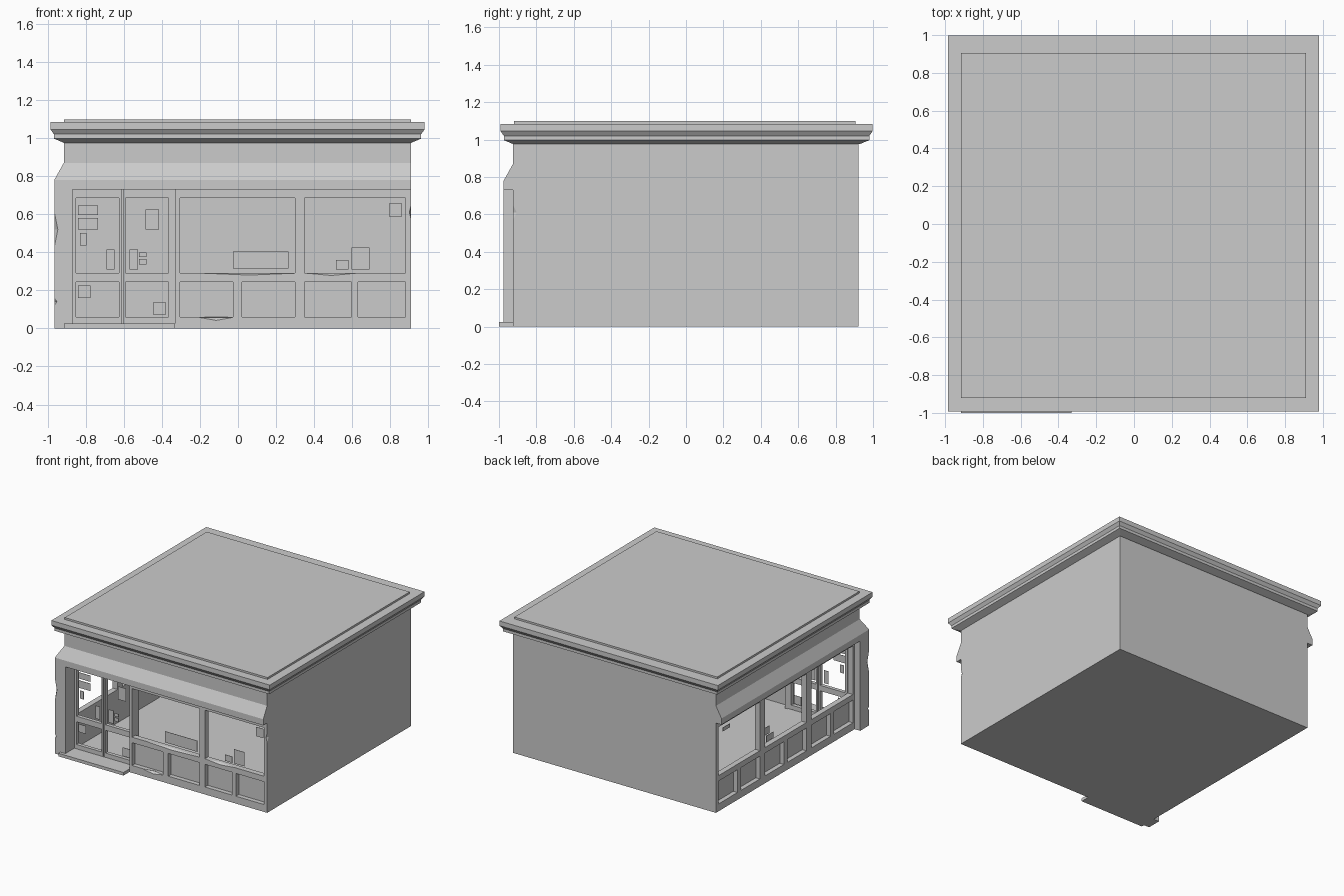
import bpy, bmesh
from mathutils import Matrix, Vector

if "Cube" in bpy.data.objects:
    bpy.data.objects.remove(bpy.data.objects["Cube"])

X0, X1, Y0, Y1 = -0.915, 0.91, -0.925, 0.922   # body footprint
ZH, ZT = 0.73, 0.975                           # storefront head, wall top


def finish(name, bm):
    bmesh.ops.recalc_face_normals(bm, faces=bm.faces)
    me = bpy.data.meshes.new(name)
    bm.to_mesh(me)
    bm.free()
    ob = bpy.data.objects.new(name, me)
    bpy.context.collection.objects.link(ob)
    return ob


def add_box(bm, x0, x1, y0, y1, z0, z1):
    m = Matrix.Translation(((x0 + x1) / 2, (y0 + y1) / 2, (z0 + z1) / 2))
    m = m @ Matrix.Diagonal((x1 - x0, y1 - y0, z1 - z0, 1))
    bmesh.ops.create_cube(bm, size=1, matrix=m)


def boxes(name, *dims):
    bm = bmesh.new()
    for d in dims:
        add_box(bm, *d)
    return finish(name, bm)


def chips(*items):
    """Diamond-shaped cutters: centre followed by half sizes."""
    bm = bmesh.new()
    for x, y, z, sx, sy, sz in items:
        pts = [(sx, 0, 0), (-sx, 0, 0), (0, sy, 0), (0, -sy, 0), (0, 0, sz), (0, 0, -sz)]
        vs = [bm.verts.new(Vector((x, y, z)) + Vector(p)) for p in pts]
        bmesh.ops.convex_hull(bm, input=vs)
    return finish("chip_cutter", bm)


def cut(ob, *cutters):
    for c in cutters:
        c.hide_render = True
        mod = ob.modifiers.new("cut", 'BOOLEAN')
        mod.object, mod.operation, mod.solver = c, 'DIFFERENCE', 'EXACT'
    dg = bpy.context.evaluated_depsgraph_get()
    me = bpy.data.meshes.new_from_object(ob.evaluated_get(dg))
    ob.modifiers.clear()
    ob.data = me
    for c in cutters:
        bpy.data.objects.remove(c)


# Floor, plain walls and headers over the storefront
boxes("floor", (X0, X1, Y0, Y1, 0, 0.02))
boxes("back_wall", (X0, X1, Y1 - 0.02, Y1, 0, ZT))
boxes("right_wall", (X1 - 0.02, X1, Y0 + 0.045, Y1, 0, ZT))
boxes("front_header", (X0, X1, Y0, -0.83, ZH, ZT))
boxes("left_header", (X0, X0 + 0.05, -0.83, Y1, ZH, ZT))
boxes("door_step", (X0, -0.33, -1.0, -0.86, 0, 0.025))

# Sloped sign band mitred around the front-left corner
bm = bmesh.new()
rings = []
for corner in range(3):
    ring = []
    for d, z in [(0, ZH), (0.05, ZH), (0.05, 0.78), (0, 0.87)]:
        p = [(X1, Y0 - d), (X0 - d, Y0 - d), (X0 - d, Y1)][corner]
        ring.append(bm.verts.new((*p, z)))
    rings.append(ring)
for a, b in zip(rings, rings[1:]):
    for i in range(4):
        j = (i + 1) % 4
        bm.faces.new((a[i], a[j], b[j], b[i]))
bm.faces.new(rings[0])
bm.faces.new(rings[2])
finish("sign_band", bm)

# Stepped cornice and raised roof panel
bm = bmesh.new()
prev = None
for d, z in [(0, ZT), (0.052, 0.997), (0.052, 1.02), (0.07, 1.045), (0.07, 1.083)]:
    xa, xb, ya, yb = X0 - d, X1 + d, -0.922 - d, 0.928 + d
    ring = [bm.verts.new((x, y, z)) for x, y in [(xa, ya), (xb, ya), (xb, yb), (xa, yb)]]
    if prev:
        for i in range(4):
            j = (i + 1) % 4
            bm.faces.new((prev[i], prev[j], ring[j], ring[i]))
    else:
        bm.faces.new(ring)
    prev = ring
bm.faces.new(prev)
finish("cornice", bm)
boxes("roof_panel", (X0, X1, -0.92, 0.905, 1.08, 1.098))

# Corner pillar with chipped edge
pillar = boxes("corner_pillar", (-0.965, -0.87, -0.975, -0.86, 0, ZH))
cut(pillar, chips((-0.967, -0.977, 0.52, 0.022, 0.03, 0.11),
                  (-0.967, -0.977, 0.14, 0.018, 0.02, 0.025)))

# Front window frame: open windows above, recessed panels below
front = boxes("front_frame", (-0.33, X1, Y0, Y0 + 0.045, 0, ZH))
wins = [(-0.305, 0.30), (0.35, 0.88)]
panels = [(-0.305, -0.025), (0.02, 0.30), (0.35, 0.595), (0.63, 0.88)]
cut(front,
    boxes("hole_cutter",
          *[(a, b, -1, -0.8, 0.29, 0.685) for a, b in wins],
          *[(a, b, -1, Y0 + 0.037, 0.06, 0.245) for a, b in panels]),
    chips((0.06, Y0, 0.29, 0.24, 0.02, 0.01), (0.49, Y0, 0.29, 0.13, 0.02, 0.012),
          (-0.115, Y0, 0.058, 0.09, 0.02, 0.016), (X1, Y0, 0.61, 0.01, 0.02, 0.04)))

# Left window frame: three bays, two panels under each
left = boxes("left_frame", (X0, X0 + 0.045, -0.86, Y1, 0, ZH))
pitch = (Y1 + 0.87) / 3
holes = []
for i in range(3):
    a = -0.87 + i * pitch + 0.032
    b = a + pitch - 0.064
    m = (a + b) / 2
    holes.append((-1, -0.8, a, b, 0.29, 0.685))
    for p, q in [(a, m - 0.022), (m + 0.022, b)]:
        holes.append((-1, X0 + 0.037, p, q, 0.06, 0.245))
cut(left, boxes("hole_cutter", *holes))

# Pair of recessed glazed doors, and the reveal beside them
for name, a, b, p, q in [("left_door", -0.87, -0.613, -0.85, -0.625),
                         ("right_door", -0.603, -0.33, -0.59, -0.365)]:
    door = boxes(name, (a, b, -0.86, -0.83, 0.025, ZH))
    cut(door, boxes("hole_cutter", (p, q, -1, -0.7, 0.29, 0.685),
                    (p, q, -1, -0.7, 0.06, 0.245)))
boxes("door_reveal", (-0.33, -0.31, Y0 + 0.045, -0.83, 0, ZH))

# Plain notices fixed where the glass would be: x0, x1, z0, z1
door_notes = [(-0.84, -0.735, 0.595, 0.645), (-0.84, -0.735, 0.52, 0.58),
              (-0.83, -0.795, 0.435, 0.50), (-0.69, -0.65, 0.31, 0.415),
              (-0.485, -0.415, 0.52, 0.625), (-0.57, -0.525, 0.31, 0.415),
              (-0.52, -0.48, 0.375, 0.40), (-0.52, -0.48, 0.335, 0.365),
              (-0.84, -0.775, 0.16, 0.225), (-0.445, -0.38, 0.07, 0.14)]
front_notes = [(-0.025, 0.265, 0.315, 0.405), (0.795, 0.86, 0.585, 0.66),
               (0.515, 0.58, 0.31, 0.36), (0.595, 0.69, 0.31, 0.425)]
left_notes = [(0.71, 0.80, 0.61, 0.64), (0.15, 0.24, 0.31, 0.36), (0.20, 0.27, 0.37, 0.43)]
boxes("door_notices", *[(a, b, -0.847, -0.844, c, d) for a, b, c, d in door_notes])
boxes("front_notices", *[(a, b, -0.903, -0.90, c, d) for a, b, c, d in front_notes])
boxes("left_notices", *[(-0.893, -0.89, a, b, c, d) for a, b, c, d in left_notes])
